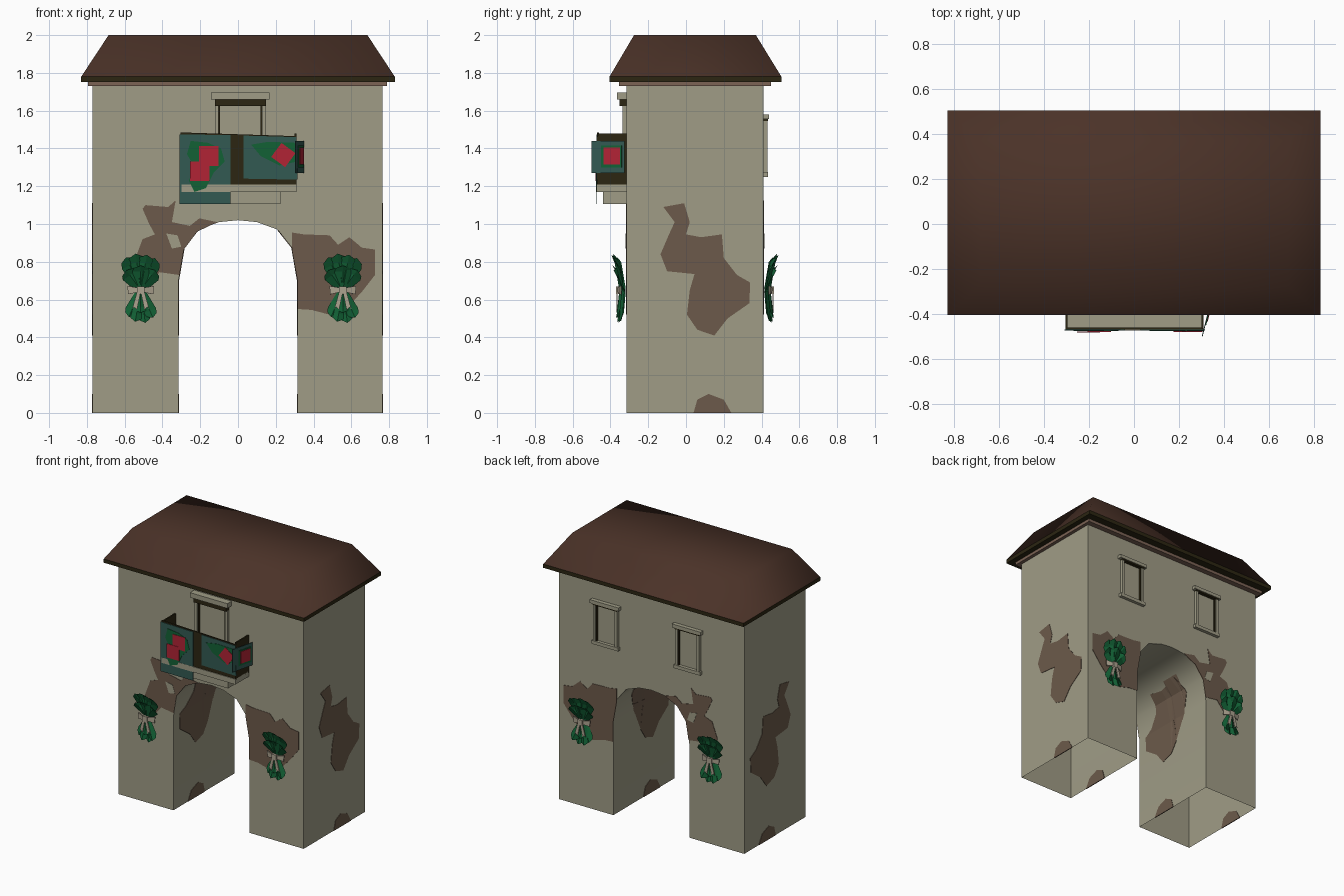
import bpy, bmesh, math
from mathutils import Vector, Matrix

cube = bpy.data.objects.get("Cube")
if cube:
    bpy.data.objects.remove(cube, do_unlink=True)


def material(name, *rgb):
    m = bpy.data.materials.new(name)
    m.use_nodes = True
    m.diffuse_color = (*rgb, 1)
    m.node_tree.nodes["Principled BSDF"].inputs["Base Color"].default_value = (*rgb, 1)
    return m


PLASTER = material("plaster", .35, .335, .24)
STAIN = material("bare_stain", .15, .102, .069)
ROOF = material("roof_brown", .07, .032, .021)
DARK = material("dark_wood", .025, .019, .006)
CORNICE = material("cornice_brown", .2, .125, .09)
TEAL = material("teal_cloth", .032, .1, .085)
GREEN = material("leaf_green", .006, .12, .036)
RED = material("red_cloth", .44, .017, .035)
RIBBON = material("ribbon", .42, .37, .28)


def finish(name, bm, mat, thick=0):
    mesh = bpy.data.meshes.new(name)
    bm.to_mesh(mesh)
    bm.free()
    mesh.materials.append(mat)
    obj = bpy.data.objects.new(name, mesh)
    bpy.context.collection.objects.link(obj)
    if thick:
        mod = obj.modifiers.new("thickness", "SOLIDIFY")
        mod.thickness, mod.offset = thick, 0
    return obj


def sheet(name, points, mat, thick=.006):
    bm = bmesh.new()
    bm.faces.new([bm.verts.new(p) for p in points])
    return finish(name, bm, mat, thick)


def box(name, lo, hi, mat):
    bm = bmesh.new()
    lo, hi = Vector(lo), Vector(hi)
    size = hi - lo
    bmesh.ops.create_cube(bm, size=1, matrix=Matrix.Translation((lo + hi) / 2) @ Matrix.Diagonal((*size, 1)))
    return finish(name, bm, mat)


def smooth(obj, angle):
    bpy.ops.object.select_all(action="DESELECT")
    obj.select_set(True)
    bpy.context.view_layer.objects.active = obj
    bpy.ops.object.shade_smooth_by_angle(angle=math.radians(angle))


FRONT, BACK = -.315, .41
RIGHT, LEFT = -.77, .765

# Gatehouse walls with an arched passage; piers are open underneath
half_arch = [(.315, .7), (.285, .875), (.21, .97), (.1, 1.01)]
arch = half_arch + [(0, 1.02)] + [(-x, z) for x, z in reversed(half_arch)]
outline = [(RIGHT, 0), (RIGHT, 1.74), (LEFT, 1.74), (LEFT, 0), (.315, 0)] + arch + [(-.315, 0)]
bm = bmesh.new()
front = [bm.verts.new((x, FRONT, z)) for x, z in outline]
back = [bm.verts.new((x, BACK, z)) for x, z in outline]
bm.faces.new(front)
bm.faces.new(back[::-1])
for i in range(len(front)):
    j = (i + 1) % len(front)
    if front[i].co.z + front[j].co.z > 0:
        bm.faces.new((front[j], front[i], back[i], back[j]))
bmesh.ops.recalc_face_normals(bm, faces=bm.faces)
smooth(finish("walls", bm, PLASTER), 40)

# Hipped roof, eaves and cornice
bm = bmesh.new()
low = [bm.verts.new((x, y, 1.78)) for x, y in ((-.83, -.405), (.83, -.405), (.83, .505), (-.83, .505))]
top = [bm.verts.new((x, y, 2)) for x, y in ((-.685, -.275), (.685, -.275), (.685, .37), (-.685, .37))]
bm.faces.new(top)
for i in range(4):
    j = (i + 1) % 4
    bm.faces.new((low[i], low[j], top[j], top[i]))
smooth(finish("roof", bm, ROOF), 80)
box("eaves", (-.83, -.405, 1.752), (.83, .505, 1.78), DARK)
box("cornice", (-.795, -.355, 1.73), (.79, .45, 1.755), CORNICE)

# Bare stains on the front and back
stain_right = [(-.505, 1.08), (-.49, 1.1), (-.37, 1.09), (-.33, 1.125), (-.35, 1.01), (-.255, .99),
               (-.205, 1.03), (-.11, 1.01), (-.215, .96), (-.287, .865), (-.31, .73), (-.415, .745),
               (-.47, .68), (-.55, .8), (-.505, .92), (-.44, .945), (-.47, 1)]
stain_left = [(.285, .955), (.35, .945), (.485, .94), (.53, .89), (.59, .93), (.655, .875), (.725, .865),
              (.725, .73), (.655, .64), (.59, .57), (.485, .52), (.39, .545), (.315, .55), (.315, .7),
              (.285, .865)]
hole = [(-.38, .95), (-.32, .94), (-.3, .88), (-.35, .87)]
for side, y in (("front", FRONT), ("back", BACK)):
    for part, shape in (("right", stain_right), ("left", stain_left)):
        sheet(f"{side}_stain_{part}", [(x, y, z) for x, z in shape], STAIN)
    sheet(f"{side}_stain_gap", [(x, y, z) for x, z in hole], PLASTER, .009)

# Stains on the outer sides and, turned about, inside the passage
stain_side = [(-.12, 1.09), (-.01, 1.11), (.02, 1.01), (0, .945), (.08, .93), (.19, .945), (.2, .82),
              (.27, .73), (.34, .69), (.335, .58), (.22, .5), (.15, .41), (.06, .44), (.005, .52),
              (.02, .65), (.045, .735), (-.1, .75), (-.135, .84), (-.09, .945), (-.06, 1.01)]
stain_base = [(.04, 0), (.06, .07), (.12, .1), (.2, .07), (.24, 0)]
for side, x in (("right", RIGHT), ("left", LEFT)):
    sheet(f"{side}_stain", [(x, y, z) for y, z in stain_side], STAIN)
    sheet(f"{side}_base_stain", [(x, y, z) for y, z in stain_base], STAIN)


def arch_x(z):
    for (xa, za), (xb, zb) in zip(half_arch, half_arch[1:]):
        if za < z <= zb:
            return xa + (xb - xa) * (z - za) / (zb - za)
    return half_arch[0][0]


for side, sign in (("right", -1), ("left", 1)):
    sheet(f"passage_{side}_base_stain", [(sign * .315, .095 - y, z) for y, z in stain_base], STAIN)
    bm = bmesh.new()
    bm.faces.new([bm.verts.new((0, .095 - y, z)) for y, z in stain_side])
    bmesh.ops.triangulate(bm, faces=bm.faces)
    for _, z in half_arch[:3]:
        bmesh.ops.bisect_plane(bm, geom=bm.verts[:] + bm.edges[:] + bm.faces[:], plane_co=(0, 0, z),
                               plane_no=(0, 0, 1), clear_outer=z > .9)
    for v in bm.verts:
        v.co.x = sign * arch_x(v.co.z)
    finish(f"passage_{side}_stain", bm, STAIN, .006)

# Balcony: floor, corbel and solid railing open at the top
box("balcony_floor", (-.3, -.475, 1.17), (.31, FRONT, 1.21), PLASTER)
box("balcony_corbel", (-.22, -.44, 1.105), (.225, FRONT, 1.17), PLASTER)
rail_front = -.465
sheet("railing_front", [(-.305, rail_front, 1.2), (.31, rail_front, 1.2), (.31, rail_front, 1.465),
                        (-.305, rail_front, 1.485)], DARK, .01)
for side, x in (("right", -.3), ("left", .305)):
    sheet(f"railing_{side}", [(x, rail_front, 1.2), (x, FRONT, 1.2), (x, FRONT, 1.48),
                              (x, rail_front, 1.48)], DARK, .01)


# Cloth banners with leafy patches and red squares, drawn in layers
def layer(name, shape, mat, depth):
    sheet(name, [(x, -.472 - depth * .003, z) for x, z in shape], mat, .004)


def diamond(x, z, r, turn):
    return [(x + r * math.cos(turn + k * math.pi / 2), z + r * math.sin(turn + k * math.pi / 2)) for k in range(4)]


layer("banner_long", [(-.31, 1.105), (-.04, 1.105), (-.04, 1.47), (-.31, 1.475)], TEAL, 0)
layer("banner_short", [(.03, 1.24), (.315, 1.235), (.31, 1.46), (.03, 1.468)], TEAL, 0)
layer("long_leaves", [(-.25, 1.44), (-.16, 1.43), (-.09, 1.4), (-.07, 1.33), (-.13, 1.27), (-.17, 1.19),
                      (-.23, 1.17), (-.26, 1.23), (-.23, 1.3), (-.27, 1.37)], GREEN, 1)
layer("short_leaves", [(.07, 1.42), (.16, 1.435), (.3, 1.43), (.31, 1.33), (.22, 1.31), (.12, 1.36)], GREEN, 1)
square = math.pi / 4
layer("long_red_upper", diamond(-.155, 1.36, .073, square), RED, 2)
layer("long_red_lower", diamond(-.203, 1.278, .073, square), RED, 3)
layer("short_red", diamond(.24, 1.365, .065, .15), RED, 2)


def side_cloth(name, ya, yb, za, zb, mat, out):
    place = lambda y: .35 + (y - FRONT) * .25 + out
    sheet(name, [(place(ya), ya, za), (place(yb), yb, za), (place(yb), yb, zb), (place(ya), ya, zb)], mat, .004)


side_cloth("banner_side", -.5, -.325, 1.27, 1.44, TEAL, 0)
side_cloth("side_leaves", -.45, -.34, 1.3, 1.415, GREEN, .003)
side_cloth("side_red", -.435, -.35, 1.315, 1.405, RED, .006)


# Door and windows: bars proud of the wall with dark inner edges
def opening(name, x, w, z0, z1, wall, out, lintel, shadow):
    def bar(part, xa, xb, za, zb, depth, mat):
        ya, yb = sorted((wall, wall + out * depth))
        box(f"{name}_{part}", (x + xa, ya, za), (x + xb, yb, zb), mat)
    for part, s in (("right", -1), ("left", 1)):
        bar(f"jamb_{part}", *sorted((s * w, s * (w - .02))), z0, z1, .022, PLASTER)
        bar(f"edge_{part}", *sorted((s * (w - .02), s * (w - .027))), z0, z1, .014, DARK)
    bar("sill", -w - .01, w + .01, z0 - .01, z0 + .015, .024, PLASTER)
    bar("shade", -w, w, z1 - shadow, z1, .02 + shadow / 2, DARK)
    bar("lintel", -w - .02, w + .02, z1, z1 + lintel, .05 if lintel > .03 else .03, PLASTER)


opening("door", .012, .135, 1.21, 1.66, FRONT, -1, .036, .035)
for side, x in (("left", .37), ("right", -.31)):
    opening(f"window_{side}", x, .1, 1.26, 1.555, BACK, 1, .025, .01)


# Leafy sheaves tied with a ribbon
def sheaf(name, x, wall, out):
    tie = .65
    at = lambda px, depth, pz: (x + px, wall + out * depth, tie + pz)
    bm = bmesh.new()
    fan = [(-24, .19), (24, .185), (-8, .195), (10, .19), (-36, .13), (36, .13), (0, .13),
           (156, .16), (204, .155), (172, .175), (190, .17), (180, .12)]
    for k, (deg, length) in enumerate(fan):
        turn = math.radians(deg)
        along = Vector((math.sin(turn), math.cos(turn)))
        across = Vector((along.y, -along.x))
        lift = .02 + .006 * (k % 4)
        tip_w = .045 if k < 7 else .035
        spread = .06 if k < 7 else .025
        rows = []
        for t, half, d in ((0, .02, lift), (.75, tip_w, lift + spread * .4), (1, tip_w * .8, lift + spread * .7)):
            row = []
            for s in (-1, 0, 1):
                tip = .9 if s and t == 1 else 1
                p = along * length * t * tip + across * half * s
                row.append(bm.verts.new(at(p.x, d - .016 * abs(s), p.y)))
            rows.append(row)
        for a, b in zip(rows, rows[1:]):
            for c in (0, 1):
                bm.faces.new((a[c], a[c + 1], b[c + 1], b[c]))
    finish(name, bm, GREEN)
    ya, yb = sorted((wall + out * .035, wall + out * .055))
    box(f"{name}_knot", (x - .02, ya, tie - .02), (x + .02, yb, tie + .02), RIBBON)
    for side, s in (("right", -1), ("left", 1)):
        loop = [(.01, .045, -.01), (.065, .03, -.022), (.07, .03, .022), (.01, .045, .012)]
        tail = [(0, .05, -.01), (.02, .05, -.01), (.045, .05, -.1), (.035, .05, -.09), (.02, .05, -.105)]
        sheet(f"{name}_loop_{side}", [at(s * a, b, c) for a, b, c in loop], RIBBON, .008)
        sheet(f"{name}_tail_{side}", [at(s * a, b, c) for a, b, c in tail], RIBBON, .006)


for side, wall, out in (("front", FRONT, -1), ("back", BACK, 1)):
    sheaf(f"{side}_sheaf_right", -.515, wall, out)
    sheaf(f"{side}_sheaf_left", .555, wall, out)
